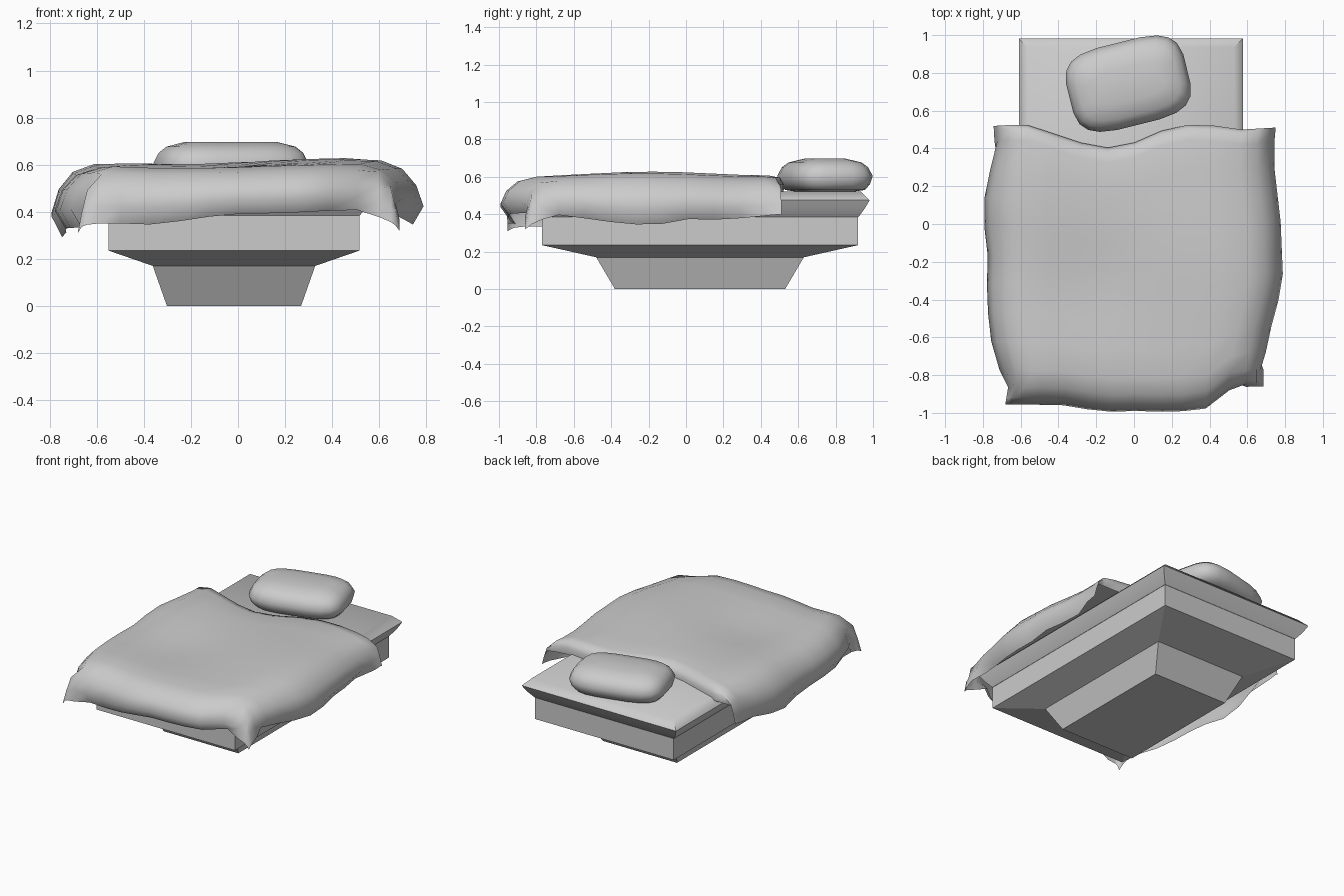
import bpy, math

if "Cube" in bpy.data.objects:
    bpy.data.objects.remove(bpy.data.objects["Cube"])

def make(name, verts, faces, smooth=None):
    me = bpy.data.meshes.new(name)
    me.from_pydata(verts, [], faces)
    me.update()
    ob = bpy.data.objects.new(name, me)
    bpy.context.collection.objects.link(ob)
    if smooth:
        bpy.ops.object.select_all(action='DESELECT')
        ob.select_set(True)
        bpy.context.view_layer.objects.active = ob
        bpy.ops.object.shade_smooth_by_angle(angle=math.radians(smooth))
    return ob

def loft(name, rings, smooth=None):
    n = len(rings[0])
    verts = [p for r in rings for p in r]
    faces = [tuple(range(n))[::-1], tuple(range(len(verts) - n, len(verts)))]
    for k in range(len(rings) - 1):
        for i in range(n):
            j = (i + 1) % n
            faces.append((k*n + i, k*n + j, (k+1)*n + j, (k+1)*n + i))
    return make(name, verts, faces, smooth)

def rect(hx, hy, z, cx=-0.017, cy=0.075):
    return [(cx + a*hx, cy + b*hy, z) for a, b in ((-1, -1), (1, -1), (1, 1), (-1, 1))]

def interp(pts, t):
    if t <= pts[0][0]:
        return pts[0][1]
    for (a, p), (b, q) in zip(pts, pts[1:]):
        if t <= b:
            return p + (q - p) * (t - a) / (b - a)
    return pts[-1][1]

# Plinth and box frame
loft("bed_base", [rect(.285, .455, 0), rect(.345, .555, .17),
                  rect(.533, .845, .235), rect(.533, .845, .39)])

# Mattress with a soft rim
loft("mattress", [rect(.535, .847, .385), rect(.57, .88, .43),
                  rect(.593, .907, .475), rect(.545, .86, .522)], 50)

# Pillow: stacked rounded rectangles, turned on the bed
def pillow_ring(s, z, n=20, rot=math.radians(14)):
    out = []
    for i in range(n):
        t = 2 * math.pi * (i + .5) / n
        c, d = math.cos(t), math.sin(t)
        x = math.copysign(abs(c) ** .55, c) * (.322 - .215 * (1 - s))
        y = math.copysign(abs(d) ** .55, d) * .225 * s
        out.append((-.03 + x*math.cos(rot) - y*math.sin(rot),
                    .743 + x*math.sin(rot) + y*math.cos(rot), z))
    return out
loft("pillow", [pillow_ring(s, z) for s, z in
     ((.6, .522), (.82, .53), (.94, .56), (1, .605), (.9, .65), (.75, .677), (.4, .697))], 60)

# Quilt: outline curves seen from above
left = [(-.95, -.68), (-.86, -.665), (-.8, -.70), (-.72, -.745), (-.4, -.782), (-.2, -.772),
        (0, -.796), (.18, -.79), (.35, -.735), (.53, -.745)]
right = [(-.86, .685), (-.7, .71), (-.38, .79), (0, .775), (.2, .75), (.35, .737), (.5, .75)]
foot = [(-.68, -.955), (-.42, -.96), (-.2, -.995), (0, -.99), (.25, -.995),
        (.46, -.975), (.58, -.88), (.68, -.86)]
head = [(-.74, .52), (-.6, .53), (-.35, .45), (-.2, .40), (-.05, .41),
        (.22, .525), (.4, .525), (.58, .50), (.75, .51)]
# Hem heights along the three hanging sides
left_hem = [(-.9, .34), (-.6, .33), (-.3, .33), (0, .29), (.25, .33), (.5, .38)]
right_hem = [(-.85, .35), (-.7, .40), (-.3, .345), (-.1, .35), (0, .375), (.2, .37), (.5, .40)]
foot_hem = [(-.7, .36), (-.35, .345), (-.05, .39), (.2, .395), (.5, .41), (.68, .36)]

INSET = [.045, 0, .03, .09, .18]      # hem curls under
FLARE = [0, .015, .035, .09, .18]     # hem hangs free at the corners
DROP = [1, .72, .40, .15, .03]
HEAD_INSET = [.005, 0, .02, .08]
HEAD_DROP = [.1, .05, .012, 0]
M = 8

def stations(lo, hi, lo_inset, hi_inset):
    a, b = lo + lo_inset[-1], hi - hi_inset[-1]
    return ([lo + d for d in lo_inset] + [a + (b - a) * k / M for k in range(1, M)]
            + [hi - d for d in reversed(hi_inset)])

def top_height(x, y):
    z = .606 + .012 * math.sin(4*x - .4) + .01 * math.cos(5*y + 2*x)
    return z - .02 * math.exp(-((x + .25)**2 + (y + .3)**2) / .06)

xs = stations(-.76, .76, FLARE, FLARE)
ys = stations(-.96, .5, FLARE, HEAD_INSET)
nx, ny = len(xs), len(ys)
verts = []
for j in range(ny):
    for i in range(nx):
        si = FLARE if j < 4 or j > ny - 5 else INSET
        fi = FLARE if i < 4 or i > nx - 5 else INSET
        x = stations(interp(left, ys[j]), interp(right, ys[j]), si, si)[i]
        y = stations(interp(foot, xs[i]), interp(head, xs[i]), fi, HEAD_INSET)[j]
        t = top_height(x, y)
        side = max(DROP[i] * (t - interp(left_hem, y)) if i < 5 else 0,
                   DROP[nx-1-i] * (t - interp(right_hem, y)) if nx-1-i < 5 else 0)
        end = DROP[j] * (t - interp(foot_hem, x)) if j < 5 else 0
        if ny-1-j < 4:
            end = HEAD_DROP[ny-1-j] * (1 if side < .1 else .3)
        verts.append((x, y, t - max(side, end) - .12 * min(side, end)))
faces = [(j*nx + i, j*nx + i + 1, (j+1)*nx + i + 1, (j+1)*nx + i)
         for j in range(ny - 1) for i in range(nx - 1)]
make("quilt", verts, faces, 70)
